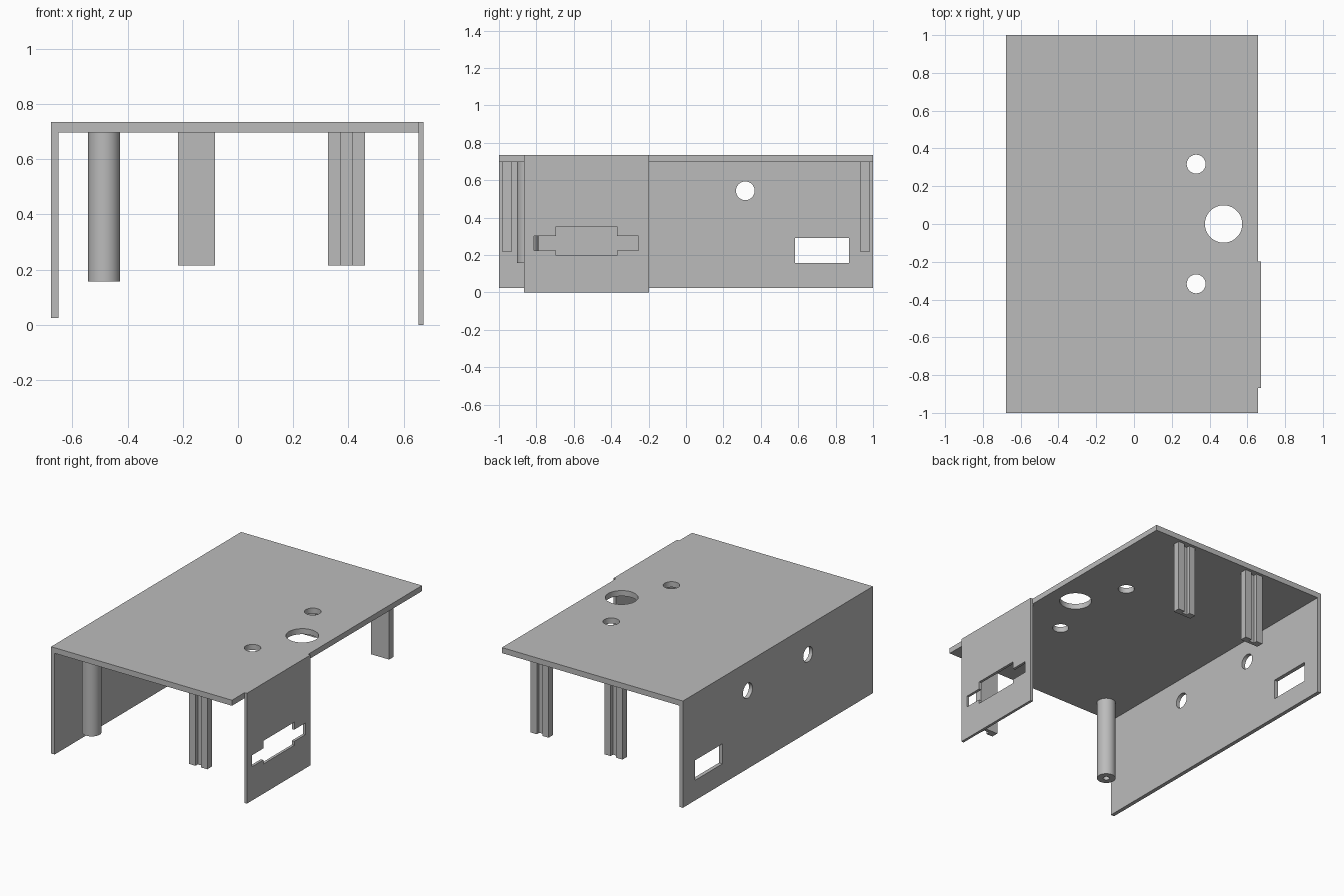
import bpy, bmesh
from math import cos, sin, tau

cube = bpy.data.objects.get("Cube")
if cube:
    bpy.data.objects.remove(cube, do_unlink=True)

grey = bpy.data.materials.new("plain_grey")
grey.use_nodes = True
colour = (0.5, 0.5, 0.5, 1)
grey.diffuse_color = colour
grey.node_tree.nodes["Principled BSDF"].inputs["Base Color"].default_value = colour

TOP, UNDER = 0.735, 0.698


def prism(name, outline, axis, lo, hi):
    """Extrude a 2D outline along an axis; the outline uses the other two axes in order."""
    i = "xyz".index(axis)

    def place(p, depth):
        co = list(p)
        co.insert(i, depth)
        return co

    bm = bmesh.new()
    face = bm.faces.new([bm.verts.new(place(p, lo)) for p in outline])
    ext = bmesh.ops.extrude_face_region(bm, geom=[face])
    for v in ext["geom"]:
        if isinstance(v, bmesh.types.BMVert):
            v.co[i] = hi
    bmesh.ops.recalc_face_normals(bm, faces=bm.faces)
    mesh = bpy.data.meshes.new(name)
    bm.to_mesh(mesh)
    bm.free()
    mesh.materials.append(grey)
    obj = bpy.data.objects.new(name, mesh)
    bpy.context.collection.objects.link(obj)
    return obj


def circle(a, b, r, n=48):
    return [(a + r * cos(tau * k / n), b + r * sin(tau * k / n)) for k in range(n)]


def rect(a0, a1, b0, b1):
    return [(a0, b0), (a1, b0), (a1, b1), (a0, b1)]


def cut(obj, outline, axis, lo, hi):
    """Cut an opening through a part, then discard the cutter."""
    cutter = prism("cutter", outline, axis, lo, hi)
    cutter.hide_render = True
    mod = obj.modifiers.new("opening", "BOOLEAN")
    mod.operation, mod.solver, mod.object = "DIFFERENCE", "EXACT", cutter
    bpy.context.view_layer.objects.active = obj
    bpy.ops.object.modifier_apply(modifier=mod.name)
    bpy.data.objects.remove(cutter, do_unlink=True)


def smooth(obj):
    bpy.ops.object.select_all(action="DESELECT")
    obj.select_set(True)
    bpy.context.view_layer.objects.active = obj
    bpy.ops.object.shade_smooth_by_angle()


# Lid and long side wall, one bent sheet
shell = prism("lid_and_side_wall",
              [(-0.677, 0.024), (-0.651, 0.024), (-0.651, UNDER),
               (0.656, UNDER), (0.656, TOP), (-0.677, TOP)], "y", -1, 1)

# Round openings in the lid and in the wall
cut(shell, circle(0.474, 0, 0.099), "z", 0.6, 0.8)
for y in (-0.317, 0.317):
    cut(shell, circle(0.329, y, 0.05), "z", 0.6, 0.8)
    cut(shell, circle(y, 0.543, 0.05), "x", -0.75, -0.6)

# Rectangular window in the wall
cut(shell, rect(0.583, 0.872, 0.158, 0.291), "x", -0.75, -0.6)
smooth(shell)

# Short side panel with a stepped slot
panel = prism("side_panel", rect(-0.867, -0.198, 0, TOP), "x", 0.655, 0.673)
slot = [(-0.812, 0.225), (-0.695, 0.225), (-0.695, 0.198), (-0.369, 0.198),
        (-0.369, 0.225), (-0.253, 0.225), (-0.253, 0.302), (-0.369, 0.302),
        (-0.369, 0.352), (-0.695, 0.352), (-0.695, 0.302), (-0.812, 0.302)]
cut(panel, slot, "x", 0.6, 0.7)

# Round post with a screw hole in its lower end
post = prism("screw_post", circle(-0.485, -0.846, 0.058), "z", 0.157, UNDER)
cut(post, circle(-0.485, -0.846, 0.02, 32), "z", 0.1, 0.6)
smooth(post)


# Grooved guides, open towards the nearest end
def guide(name, x, side):
    profile = [(-0.067, 0.933), (0.067, 0.933), (0.067, 0.98), (0.02, 0.98),
               (0.02, 0.955), (-0.02, 0.955), (-0.02, 0.98), (-0.067, 0.98)]
    prism(name, [(x + a, side * b) for a, b in profile], "z", 0.215, UNDER)


guide("front_guide", 0.393, -1)
guide("back_left_guide", 0.393, 1)
guide("back_right_guide", -0.151, 1)
